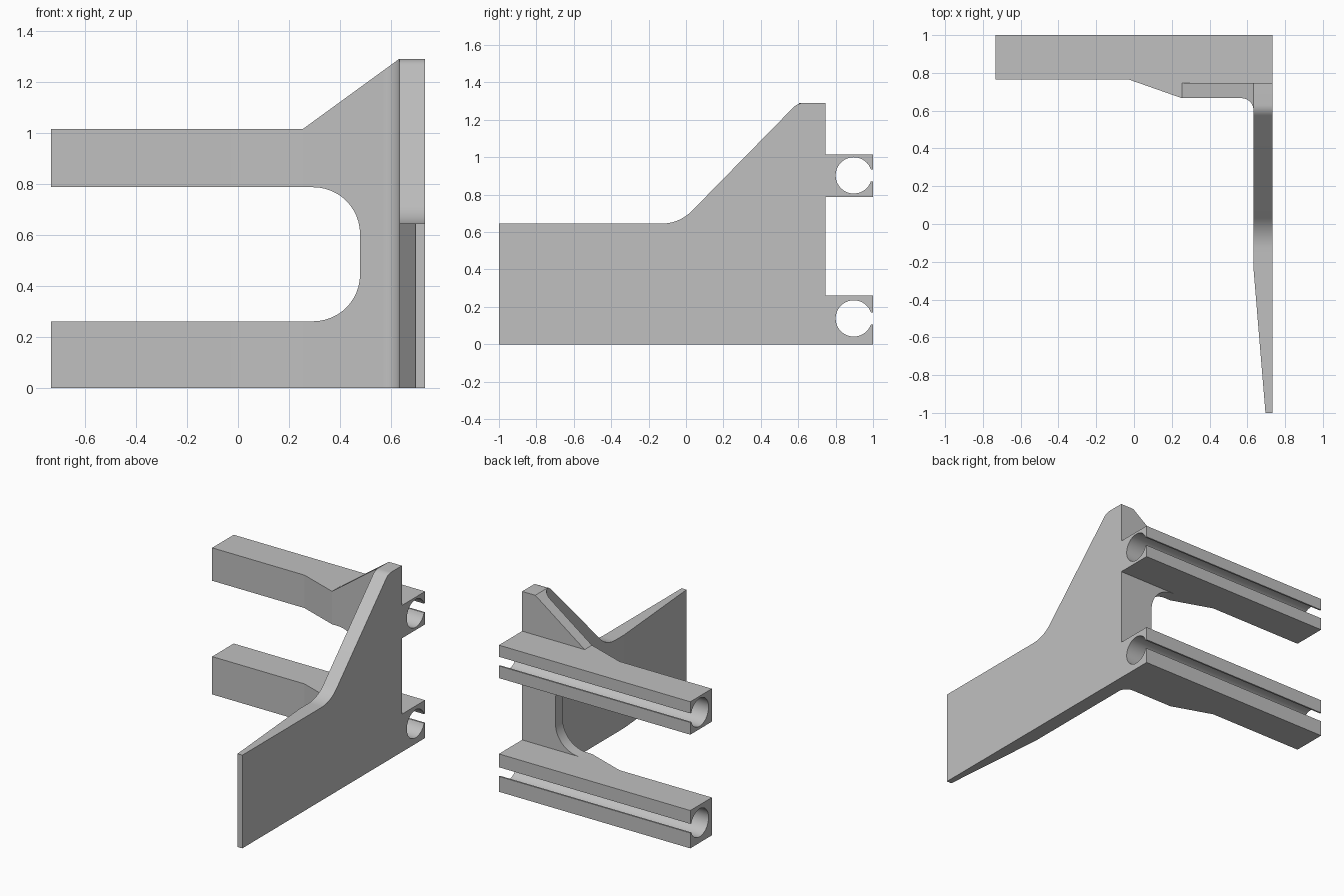
import bpy
import bmesh
from math import sin, cos, radians

cube = bpy.data.objects.get("Cube")
if cube:
    bpy.data.objects.remove(cube, do_unlink=True)

grey = bpy.data.materials.new("plain_grey")
grey.use_nodes = True
grey.diffuse_color = (0.53, 0.53, 0.53, 1)
grey.node_tree.nodes["Principled BSDF"].inputs["Base Color"].default_value = grey.diffuse_color

# Main dimensions
END = 0.733          # half length of the rails
INNER = 0.632        # inner face of the side plate
WEB_FRONT, WEB_BACK = 0.666, 0.746
RAIL_FRONT = 0.764
WEB_LEFT = 0.254
TOP = 1.29
RAILS = {"lower": (0, 0.262, 0.138), "upper": (0.787, 1.015, 0.903)}


def arc(cx, cy, r, start, end, steps=12):
    angles = [radians(start + (end - start) * i / steps) for i in range(steps + 1)]
    return [(cx + r * cos(a), cy + r * sin(a)) for a in angles]


def prism(name, profile, axis, lo, hi, top_rule=None):
    """Extrude a 2D profile along one axis, keeping the other two in order."""
    def place(p, d):
        return {"x": (d, *p), "y": (p[0], d, p[1]), "z": (*p, d)}[axis]
    bm = bmesh.new()
    rings = [[bm.verts.new(place(p, d)) for p in profile] for d in (lo, hi)]
    if top_rule:
        for v in rings[1]:
            v.co.z = top_rule(v.co.x)
    a, b = rings
    bm.faces.new(a)
    bm.faces.new(b[::-1])
    for i in range(len(a)):
        j = (i + 1) % len(a)
        bm.faces.new((a[i], b[i], b[j], a[j]))
    bmesh.ops.recalc_face_normals(bm, faces=bm.faces)
    mesh = bpy.data.meshes.new(name)
    bm.to_mesh(mesh)
    bm.free()
    mesh.materials.append(grey)
    obj = bpy.data.objects.new(name, mesh)
    bpy.context.collection.objects.link(obj)
    bpy.ops.object.select_all(action="DESELECT")
    obj.select_set(True)
    bpy.context.view_layer.objects.active = obj
    bpy.ops.object.shade_smooth_by_angle(angle=radians(30))
    return obj


# Side plate: tall rear with a swept top edge, and a tapering front blade
taper_y, blade_z = -0.228, 0.645
side = [(taper_y, 0), (WEB_BACK, 0), (WEB_BACK, TOP)]
side += arc(0.63, TOP - 0.078, 0.078, 90, 135, 6)
side += arc(-0.13, blade_z + 0.226, 0.226, -45, -90, 10)
side += [(taper_y, blade_z)]
prism("side_plate", side, "x", INNER, END)
blade = [(INNER, taper_y), (0.696, -1), (END, -1), (END, taper_y)]
prism("side_plate_blade", blade, "z", 0, blade_z)

# Web joining the rails to the side plate, with a rounded opening
low, high = RAILS["lower"][1], RAILS["upper"][0]
r = 0.183
web = [(WEB_LEFT, 0), (INNER, 0), (INNER, TOP), (WEB_LEFT, RAILS["upper"][1]), (WEB_LEFT, high)]
web += arc(0.295, high - r, r, 90, 0)
web += arc(0.295, low + r, r, 0, -90)
web += [(WEB_LEFT, low)]
prism("web", web, "y", WEB_FRONT, WEB_BACK)


def web_top(x):
    z = RAILS["upper"][1]
    return z + (TOP - z) * (x - WEB_LEFT) / (INNER - WEB_LEFT)


# Concave fillet in the corner between web and side plate
f = 0.062
fillet = [(INNER, WEB_FRONT)] + arc(INNER - f, WEB_FRONT - f, f, 90, 0)
prism("corner_fillet", fillet, "z", 0, 1, web_top)

# Slotted rails and the wedges that blend them into the web
for name, (bottom, top, mid) in RAILS.items():
    bore = arc(0.897, mid, 0.097, -19, -341, 40)
    slot = 0.097 * sin(radians(19))
    rail = [(1, mid - slot)] + bore + [(1, mid + slot), (1, top), (RAIL_FRONT, top),
                                       (RAIL_FRONT, bottom), (1, bottom)]
    prism(name + "_rail", rail, "x", -END, END)
    wedge = [(-0.025, RAIL_FRONT), (WEB_LEFT, WEB_FRONT), (WEB_LEFT, WEB_BACK),
             (END, WEB_BACK), (END, RAIL_FRONT)]
    prism(name + "_rail_wedge", wedge, "z", bottom, top)
